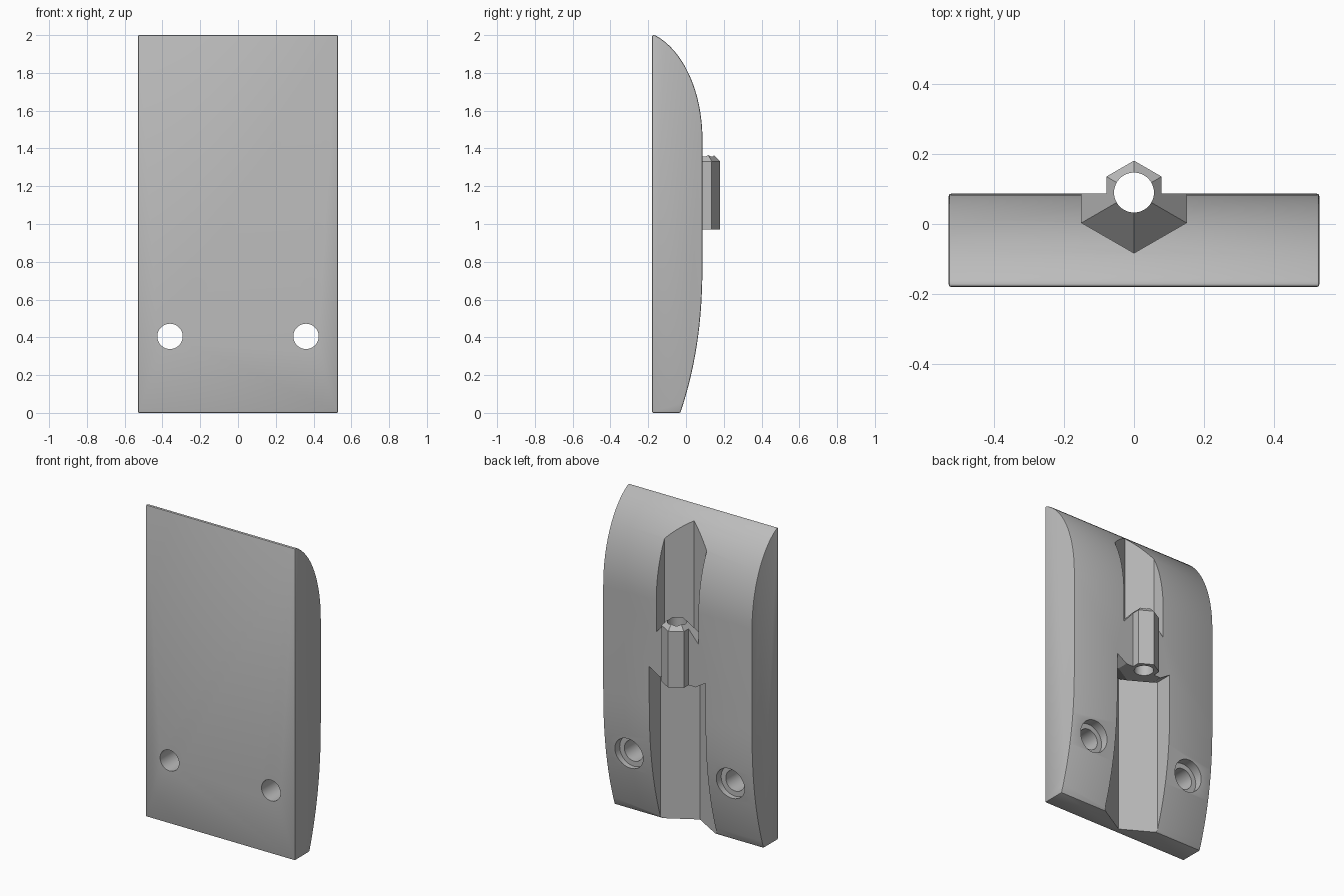
import bpy, bmesh, math

cube = bpy.data.objects.get("Cube")
if cube:
    bpy.data.objects.remove(cube, do_unlink=True)

grey = bpy.data.materials.new("plain grey")
grey.use_nodes = True
grey.diffuse_color = (0.5, 0.5, 0.5, 1)
grey.node_tree.nodes["Principled BSDF"].inputs["Base Color"].default_value = (0.5, 0.5, 0.5, 1)

AXIS_Y = 0.09        # depth of the barrel axis
HALF_WIDTH = 0.53
FRONT, BACK = -0.18, 0.087


def loft(name, rings):
    """Closed solid through rings of equal point count, capped at both ends."""
    bm = bmesh.new()
    loops = [[bm.verts.new(p) for p in ring] for ring in rings]
    n = len(loops[0])
    for a, b in zip(loops, loops[1:]):
        for i in range(n):
            j = (i + 1) % n
            bm.faces.new((a[i], a[j], b[j], b[i]))
    bm.faces.new(loops[0])
    bm.faces.new(loops[-1])
    bmesh.ops.recalc_face_normals(bm, faces=bm.faces)
    mesh = bpy.data.meshes.new(name)
    bm.to_mesh(mesh)
    bm.free()
    obj = bpy.data.objects.new(name, mesh)
    bpy.context.collection.objects.link(obj)
    mesh.materials.append(grey)
    return obj


def upright(apothem, z, sides=6):
    """Polygon around the barrel axis, with a corner towards the front."""
    r = apothem / math.cos(math.pi / sides)
    return [(r * math.sin(math.tau * i / sides),
             AXIS_Y - r * math.cos(math.tau * i / sides), z) for i in range(sides)]


def disc(x, z, r, y, sides=48):
    """Circle facing the back."""
    return [(x + r * math.cos(math.tau * i / sides), y,
             z + r * math.sin(math.tau * i / sides)) for i in range(sides)]


def modify(obj, kind, **settings):
    mod = obj.modifiers.new(kind.title(), kind)
    for key, value in settings.items():
        setattr(mod, key, value)
    bpy.context.view_layer.objects.active = obj
    bpy.ops.object.modifier_apply(modifier=mod.name)


def combine(obj, tool, operation):
    modify(obj, 'BOOLEAN', object=tool, operation=operation, solver='EXACT')
    bpy.data.objects.remove(tool, do_unlink=True)


# Plate: flat front, back curving in towards both ends
STEPS = 16
profile = [(FRONT, 2), (FRONT, 0)]
for i in range(STEPS + 1):
    z = 0.8 * i / STEPS
    profile.append((BACK - 0.117 * (1 - z / 0.8) ** 2.3, z))
k = 0.95
for i in range(STEPS + 1):
    angle = math.asin(k) * i / STEPS
    drop = (1 - math.cos(angle)) / (1 - math.sqrt(1 - k * k))
    profile.append((BACK - 0.252 * drop, 1.45 + 0.55 * math.sin(angle) / k))
plate = loft("plate", [[(x, y, z) for y, z in profile] for x in (-HALF_WIDTH, HALF_WIDTH)])
modify(plate, 'BEVEL', width=0.007, segments=2, limit_method='ANGLE', angle_limit=math.radians(30))

# Hexagonal barrel on the back
combine(plate, loft("barrel", [upright(0.079, 0.9), upright(0.079, 1.5)]), 'UNION')

# Upper groove with a pointed floor that also chamfers the barrel
combine(plate, loft("upper_groove", [upright(0.045, 1.37), upright(0.15, 1.25),
                                     upright(0.15, 2.3)]), 'DIFFERENCE')

# Wider lower groove with a bevelled ceiling
combine(plate, loft("lower_groove", [upright(0.13, 0.97), upright(0.2, 1.015),
                                     upright(0.2, -0.3)]), 'DIFFERENCE')

# Bore through the barrel
combine(plate, loft("bore", [upright(0.057, 0.7, 48), upright(0.057, 1.6, 48)]), 'DIFFERENCE')

# Counterbored screw holes
for x in (-0.36, 0.36):
    combine(plate, loft("screw_hole", [disc(x, 0.405, 0.067, -0.4), disc(x, 0.405, 0.067, 0.015),
                                       disc(x, 0.405, 0.1, 0.015), disc(x, 0.405, 0.1, 0.3)]),
            'DIFFERENCE')

bpy.ops.object.select_all(action='DESELECT')
plate.select_set(True)
bpy.context.view_layer.objects.active = plate
bpy.ops.object.shade_smooth_by_angle(angle=math.radians(25))
